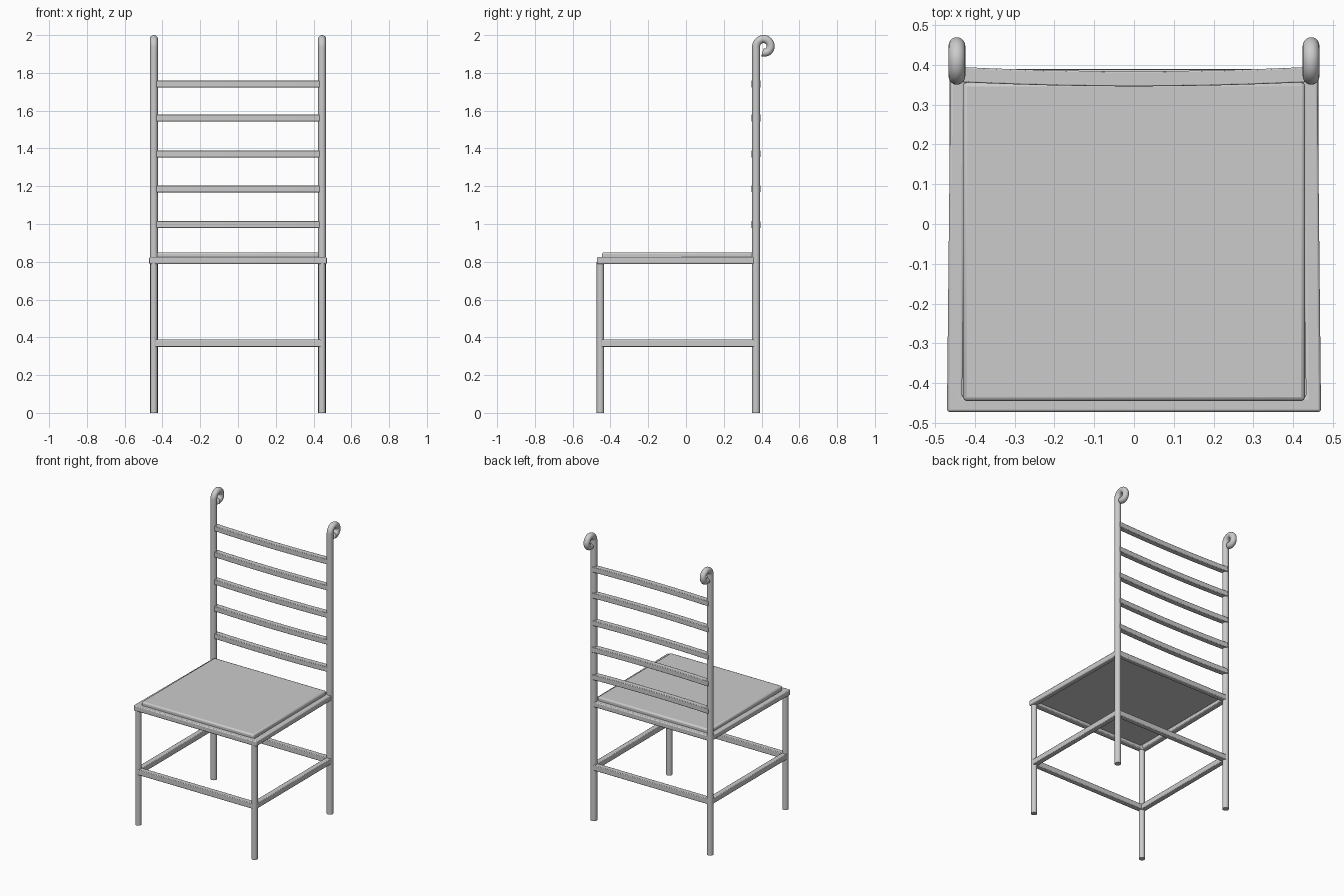
import bpy, bmesh, math

if "Cube" in bpy.data.objects:
    bpy.data.objects.remove(bpy.data.objects["Cube"])

def finish(name, bm, bevel=0.0, segments=2):
    bmesh.ops.recalc_face_normals(bm, faces=bm.faces)
    me = bpy.data.meshes.new(name)
    bm.to_mesh(me)
    bm.free()
    ob = bpy.data.objects.new(name, me)
    bpy.context.collection.objects.link(ob)
    if bevel:
        m = ob.modifiers.new("bevel", 'BEVEL')
        m.width, m.segments = bevel, segments
        m.limit_method = 'ANGLE'
    bpy.context.view_layer.objects.active = ob
    ob.select_set(True)
    bpy.ops.object.shade_smooth_by_angle(angle=math.radians(35))
    ob.select_set(False)
    return ob

def box(name, x0, x1, y0, y1, z0, z1, bevel=0.004):
    bm = bmesh.new()
    bmesh.ops.create_cube(bm, size=1)
    for v in bm.verts:
        v.co = ((x0 + x1) / 2 + v.co.x * (x1 - x0),
                (y0 + y1) / 2 + v.co.y * (y1 - y0),
                (z0 + z1) / 2 + v.co.z * (z1 - z0))
    return finish(name, bm, bevel)

def loft(name, rings, closed, bevel=0.0):
    """Join matching cross-sections into one solid bar."""
    bm = bmesh.new()
    vs = [[bm.verts.new(p) for p in r] for r in rings]
    n, k = len(vs), len(vs[0])
    for i in range(n if closed else n - 1):
        a, b = vs[i], vs[(i + 1) % n]
        for j in range(k):
            bm.faces.new((a[j], a[(j + 1) % k], b[(j + 1) % k], b[j]))
    if not closed:
        bm.faces.new(vs[0])
        bm.faces.new(vs[-1])
    return finish(name, bm, bevel)

def tube(name, path, r, sides=20):
    """Round bar along a path lying in a plane of constant x."""
    rings = []
    for i, (x, y, z) in enumerate(path):
        a, b = path[max(i - 1, 0)], path[min(i + 1, len(path) - 1)]
        dy, dz = b[1] - a[1], b[2] - a[2]
        l = math.hypot(dy, dz)
        ny, nz = dz / l, -dy / l
        rings.append([(x + r * math.cos(t), y + r * math.sin(t) * ny, z + r * math.sin(t) * nz)
                      for t in (2 * math.pi * j / sides for j in range(sides))])
    return loft(name, rings, False)

LX, FY, BY = 0.445, -0.453, 0.371

# legs and scrolled back posts
for side, s in (("left", -1), ("right", 1)):
    x = s * LX
    tube("front_leg_" + side, [(x, FY, 0), (x, FY, 0.80)], 0.0195)
    path = [(x, BY, 0), (x, BY, 1.90)]
    for i in range(33):
        f = i / 32
        a = math.radians(180 - 285 * f)
        rad = 0.041 - 0.011 * max(0, f - 0.35) / 0.65
        path.append((x, 0.412 + rad * math.cos(a), 1.938 + rad * math.sin(a)))
    tube("back_post_" + side, path, 0.021)
    # side stretcher
    box("side_stretcher_" + side, x - 0.018, x + 0.018, FY, BY, 0.35, 0.388)

# front and back stretchers
for name, y in (("front_stretcher", FY), ("back_stretcher", BY)):
    box(name, -LX, LX, y - 0.018, y + 0.018, 0.35, 0.388)

# seat frame: four-sided ring, slightly narrower at the back
outer = [(-0.47, -0.472), (0.47, -0.472), (0.461, 0.388), (-0.461, 0.388)]
inner = [(-0.432, -0.435), (0.432, -0.435), (0.425, 0.352), (-0.425, 0.352)]
loft("seat_frame", [[(*o, 0.788), (*o, 0.825), (*i, 0.825), (*i, 0.788)]
                    for o, i in zip(outer, inner)], True, 0.006)

# seat panel
box("seat", -0.43, 0.43, -0.445, 0.356, 0.812, 0.85, 0.01)

# back slats, bowed gently forward in the middle
for n, z in enumerate((0.997, 1.186, 1.371, 1.561, 1.741)):
    rings = []
    for i in range(17):
        x = LX * (i / 8 - 1)
        y = 0.365 + 0.011 * (x / LX) ** 2
        rings.append([(x, y - 0.019, z - 0.018), (x, y + 0.019, z - 0.018),
                      (x, y + 0.019, z + 0.018), (x, y - 0.019, z + 0.018)])
    loft("back_slat_%d" % (n + 1), rings, False, 0.003)
